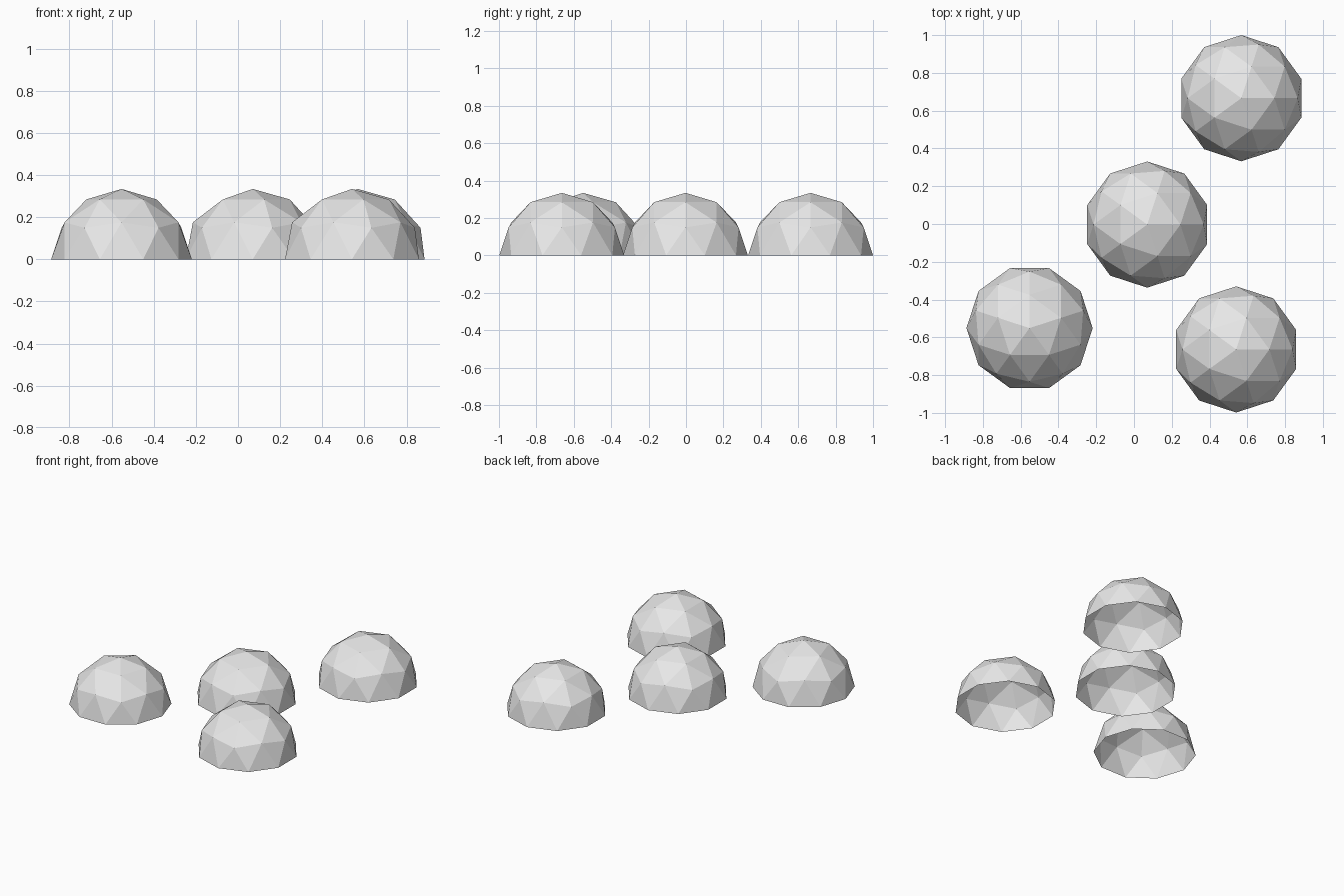
import bpy
import bmesh
import math
from mathutils import Matrix

if "Cube" in bpy.data.objects:
    bpy.data.objects.remove(bpy.data.objects["Cube"])

RADIUS = 0.334

grey = bpy.data.materials.new("plain grey")
grey.diffuse_color = (0.8, 0.8, 0.8, 1.0)
grey.use_nodes = True
grey.node_tree.nodes["Principled BSDF"].inputs["Base Color"].default_value = grey.diffuse_color


def dome(name, x, y, turn=0.0):
    """Faceted, hollow half sphere standing open side down."""
    bm = bmesh.new()
    bmesh.ops.create_icosphere(bm, subdivisions=2, radius=RADIUS)
    # keep only the upper half; the equator ring becomes the open rim
    lower = [v for v in bm.verts if v.co.z < -0.01]
    bmesh.ops.delete(bm, geom=lower, context='VERTS')
    bmesh.ops.rotate(bm, verts=bm.verts, cent=(0, 0, 0),
                     matrix=Matrix.Rotation(math.radians(turn), 3, 'Z'))
    mesh = bpy.data.meshes.new(name)
    bm.to_mesh(mesh)
    bm.free()
    mesh.materials.append(grey)
    obj = bpy.data.objects.new(name, mesh)
    obj.location = (x, y, 0)
    bpy.context.collection.objects.link(obj)
    return obj


# four separate domes, the left one turned a quarter
dome("back_dome", 0.568, 0.666)
dome("middle_dome", 0.07, -0.003)
dome("front_dome", 0.541, -0.664)
dome("left_dome", -0.553, -0.551, turn=90)
